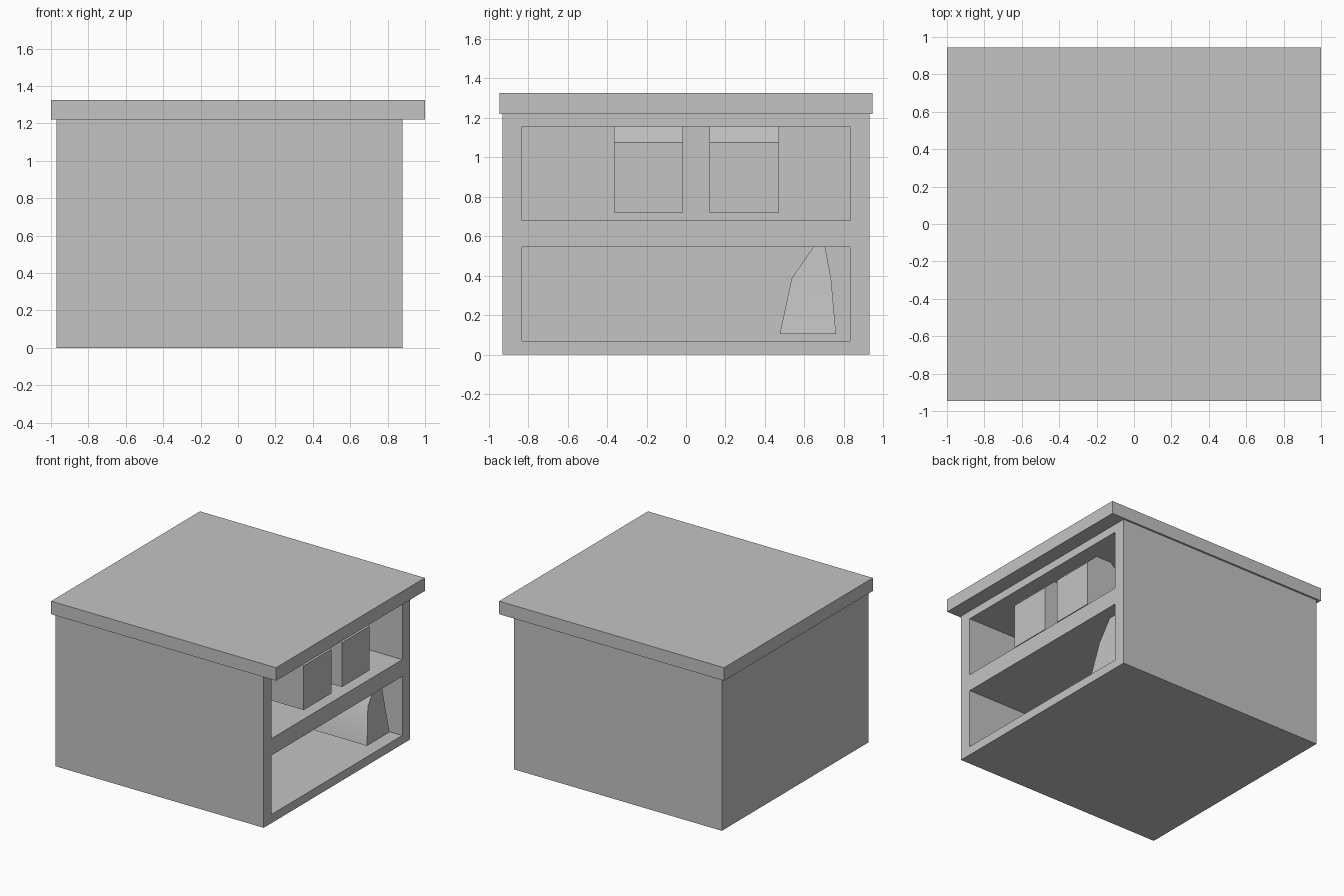
import bpy
import bmesh

cube = bpy.data.objects.get("Cube")
if cube:
    bpy.data.objects.remove(cube, do_unlink=True)

# Single plain colour
grey = bpy.data.materials.new("plain_grey")
grey.use_nodes = True
colour = (0.55, 0.55, 0.55, 1.0)
grey.diffuse_color = colour
grey.node_tree.nodes["Principled BSDF"].inputs["Base Color"].default_value = colour


def finish(name, bm):
    bmesh.ops.recalc_face_normals(bm, faces=bm.faces[:])
    mesh = bpy.data.meshes.new(name)
    bm.to_mesh(mesh)
    bm.free()
    mesh.materials.append(grey)
    obj = bpy.data.objects.new(name, mesh)
    bpy.context.collection.objects.link(obj)
    return obj


def box(name, x, y, z):
    """Box from (low, high) ranges on each axis."""
    bm = bmesh.new()
    bmesh.ops.create_cube(bm, size=1)
    for v in bm.verts:
        for axis, (low, high) in enumerate((x, y, z)):
            v.co[axis] = high if v.co[axis] > 0 else low
    return finish(name, bm)


def loft(name, rings):
    """Closed solid through matching rings of points."""
    bm = bmesh.new()
    loops = [[bm.verts.new(p) for p in ring] for ring in rings]
    for a, b in zip(loops, loops[1:]):
        for i in range(len(a)):
            j = (i + 1) % len(a)
            bm.faces.new((a[i], a[j], b[j], b[i]))
    bm.faces.new(loops[0])
    bm.faces.new(loops[-1])
    return finish(name, bm)


def activate(obj):
    bpy.ops.object.select_all(action='DESELECT')
    obj.select_set(True)
    bpy.context.view_layer.objects.active = obj


# Cabinet with two shelf openings on its left side
cabinet = box("cabinet", (-0.97, 0.88), (-0.93, 0.93), (0, 1.22))
for low in (0.07, 0.68):
    cutter = box("opening_cutter", (-0.87, 1.1), (-0.83, 0.83), (low, low + 0.475))
    cutter.hide_render = True
    cut = cabinet.modifiers.new("opening", 'BOOLEAN')
    cut.operation = 'DIFFERENCE'
    cut.solver = 'EXACT'
    cut.object = cutter
    activate(cabinet)
    bpy.ops.object.modifier_apply(modifier=cut.name)
    bpy.data.objects.remove(cutter, do_unlink=True)

# Overhanging flat top
box("top_slab", (-1, 1), (-0.945, 0.945), (1.22, 1.325))

# Two gabled cartons on the upper shelf
gable = [(0.84, 0.72), (0.84, 1.075), (0.685, 1.222), (0.53, 1.075), (0.53, 0.72)]
for name, y0 in (("carton_front", -0.365), ("carton_back", 0.12)):
    loft(name, [[(x, y, z) for x, z in gable] for y in (y0, y0 + 0.35)])

# Tapered sack on the lower shelf: each level is (y low, y high, x inset, z)
levels = [(0.475, 0.76, 0.0, 0.105), (0.535, 0.735, 0.035, 0.385),
          (0.645, 0.705, 0.04, 0.545), (0.68, 0.70, 0.045, 0.6)]
front, back = 0.815, 0.215
sack = loft("sack", [[(front - d, a, z), (front - d, b, z),
                      (back + d, b, z), (back + d, a, z)]
                     for a, b, d, z in levels])
activate(sack)
bpy.ops.object.shade_smooth_by_angle(angle=0.6)
